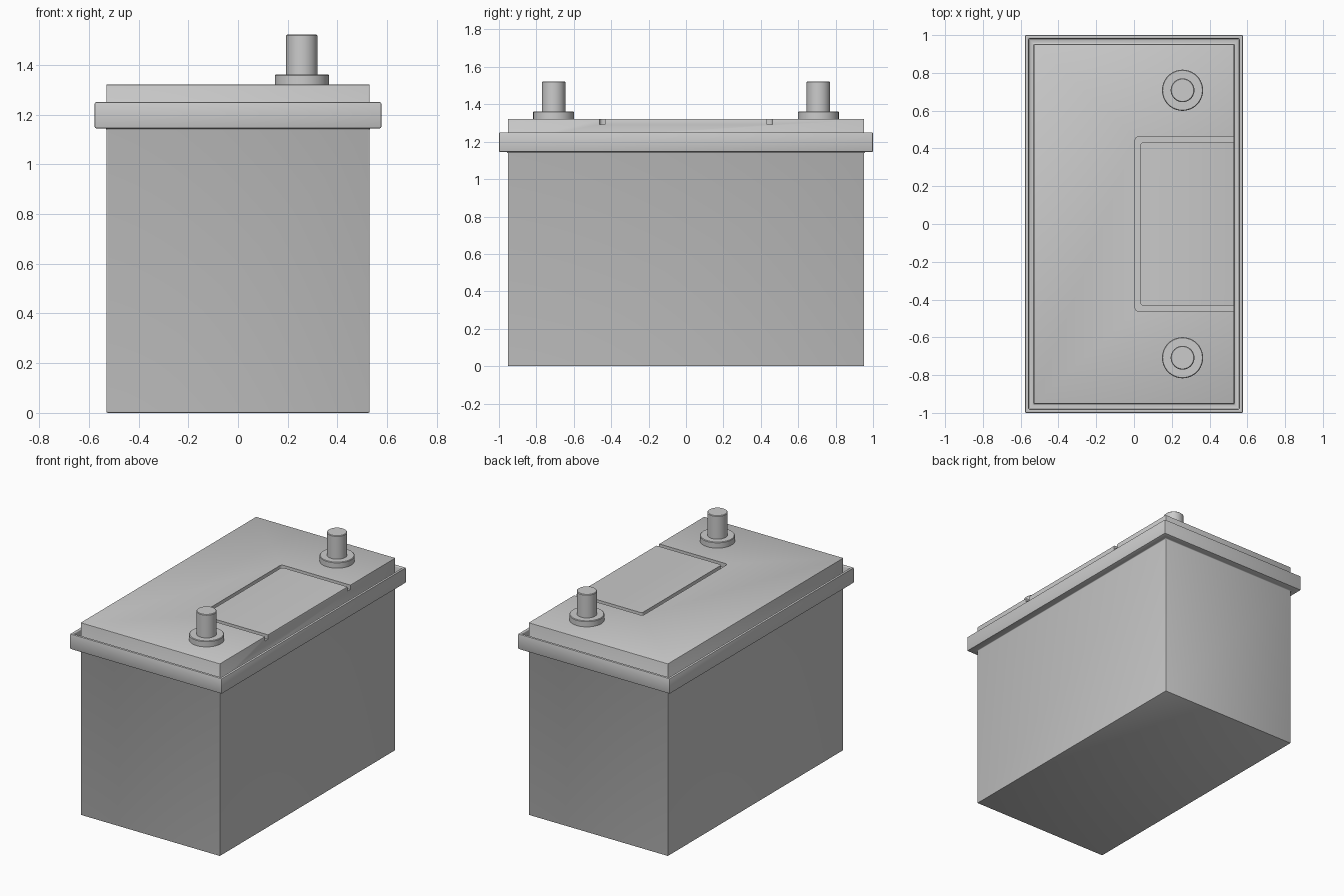
import bpy, bmesh, math

if "Cube" in bpy.data.objects:
    bpy.data.objects.remove(bpy.data.objects["Cube"])


def make_object(name, bm):
    bmesh.ops.recalc_face_normals(bm, faces=bm.faces[:])
    mesh = bpy.data.meshes.new(name)
    bm.to_mesh(mesh)
    bm.free()
    obj = bpy.data.objects.new(name, mesh)
    bpy.context.collection.objects.link(obj)
    return obj


def activate(obj):
    bpy.ops.object.select_all(action='DESELECT')
    obj.select_set(True)
    bpy.context.view_layer.objects.active = obj


def apply_bevel(obj, width, segments=2):
    mod = obj.modifiers.new("bevel", 'BEVEL')
    mod.width, mod.segments = width, segments
    mod.limit_method, mod.angle_limit = 'ANGLE', math.radians(40)
    activate(obj)
    bpy.ops.object.modifier_apply(modifier=mod.name)


def shade(obj):
    activate(obj)
    bpy.ops.object.shade_smooth_by_angle(angle=math.radians(35))


def rectangular_shell(name, levels):
    """Stack rectangles (half x, half y, z) and bridge them into a closed shell."""
    bm = bmesh.new()
    rings = [[bm.verts.new((sx * hx, sy * hy, z))
              for sx, sy in ((-1, -1), (1, -1), (1, 1), (-1, 1))]
             for hx, hy, z in levels]
    for a, b in zip(rings, rings[1:]):
        for i in range(4):
            j = (i + 1) % 4
            bm.faces.new((a[i], a[j], b[j], b[i]))
    bm.faces.new(rings[0])
    bm.faces.new(rings[-1])
    return make_object(name, bm)


def lathe(name, profile, location, steps=40):
    bm = bmesh.new()
    verts = [bm.verts.new((r, 0, z)) for r, z in profile]
    edges = [bm.edges.new(pair) for pair in zip(verts, verts[1:])]
    bmesh.ops.spin(bm, geom=verts + edges, axis=(0, 0, 1), cent=(0, 0, 0),
                   angle=math.tau, steps=steps)
    bmesh.ops.remove_doubles(bm, verts=bm.verts[:], dist=1e-5)
    obj = make_object(name, bm)
    obj.location = location
    return obj


# Case, raised-lip rim and lid as one continuous shell
case = rectangular_shell("battery_case", [
    (0.53, 0.953, 0.0), (0.53, 0.953, 1.145),
    (0.577, 1.0, 1.145), (0.577, 1.0, 1.25),
    (0.558, 0.981, 1.25), (0.558, 0.981, 1.19),
    (0.53, 0.953, 1.19), (0.53, 0.953, 1.322)])
apply_bevel(case, 0.006)

# U-shaped channel around the cover panel, open at the right edge
outline = [(0.6, -0.462), (0.006, -0.462), (0.006, 0.462), (0.6, 0.462),
           (0.6, 0.432), (0.032, 0.432), (0.032, -0.432), (0.6, -0.432)]
bm = bmesh.new()
base = bm.faces.new([bm.verts.new((x, y, 1.292)) for x, y in outline])
lifted = bmesh.ops.extrude_face_region(bm, geom=[base])["geom"]
bmesh.ops.translate(bm, vec=(0, 0, 0.1),
                    verts=[v for v in lifted if isinstance(v, bmesh.types.BMVert)])
corners = [e for e in bm.edges
           if abs(e.verts[0].co.z - e.verts[1].co.z) > 0.05 and e.verts[0].co.x < 0.1]
bmesh.ops.bevel(bm, geom=corners, offset=0.018, segments=4, profile=0.5,
                affect='EDGES')
cutter = make_object("channel_cutter", bm)
cutter.hide_render = True

cut = case.modifiers.new("channel", 'BOOLEAN')
cut.operation, cut.object, cut.solver = 'DIFFERENCE', cutter, 'EXACT'
activate(case)
bpy.ops.object.modifier_apply(modifier=cut.name)
bpy.data.objects.remove(cutter, do_unlink=True)
shade(case)

# Terminals: collar plus post
terminal_profile = [(0.109, 0.0), (0.109, 0.036), (0.105, 0.04), (0.063, 0.04),
                    (0.063, 0.196), (0.059, 0.2), (0.0, 0.2)]
for name, side in (("front_terminal", -1), ("back_terminal", 1)):
    shade(lathe(name, terminal_profile, (0.257, side * 0.708, 1.322)))
